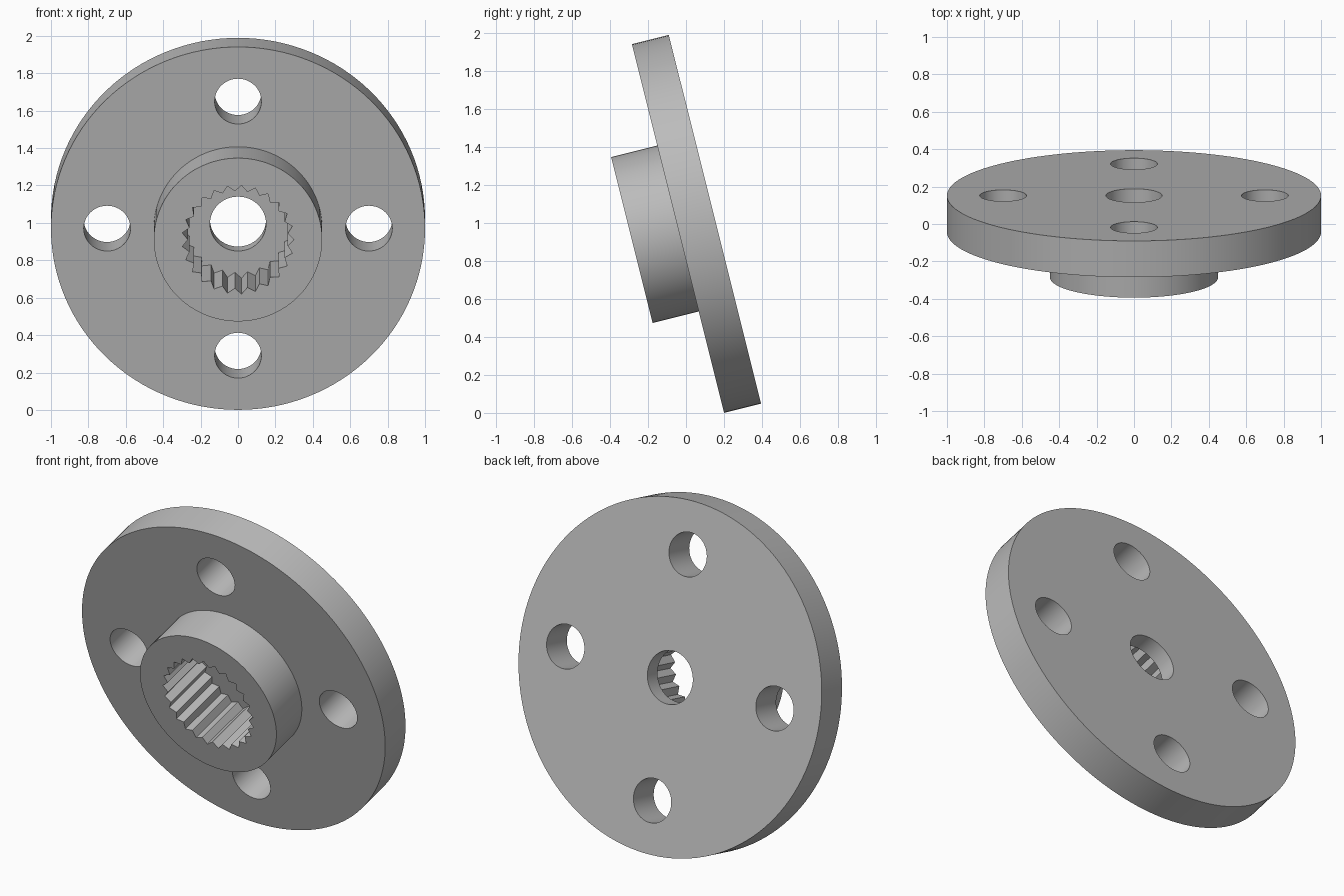
import bpy, bmesh
from math import cos, sin, pi, radians
from mathutils import Matrix

if "Cube" in bpy.data.objects:
    bpy.data.objects.remove(bpy.data.objects["Cube"])

# Dimensions, measured along the disc's own axis from its back face
DISC_R, DISC_T = 1.0, 0.2
HUB_R, HUB_TOP = 0.45, 0.45
BORE_R, POCKET_FLOOR = 0.15, 0.1
BOLT_R, BOLT_CIRCLE = 0.125, 0.7
TEETH, TIP_R, ROOT_R = 25, 0.30, 0.268
TILT = radians(14.04)

metal = bpy.data.materials.new("plain grey")
metal.use_nodes = True
grey = (0.5, 0.5, 0.5, 1)
metal.diffuse_color = grey
metal.node_tree.nodes["Principled BSDF"].inputs["Base Color"].default_value = grey


def circle(radius, sides, x=0, y=0):
    return [(x + radius * cos(2 * pi * i / sides), y + radius * sin(2 * pi * i / sides))
            for i in range(sides)]


def prism(name, outline, low, high):
    """Extrude a closed outline along the axis."""
    bm = bmesh.new()
    face = bm.faces.new([bm.verts.new((x, y, low)) for x, y in outline])
    ext = bmesh.ops.extrude_face_region(bm, geom=[face])
    moved = [g for g in ext["geom"] if isinstance(g, bmesh.types.BMVert)]
    bmesh.ops.translate(bm, verts=moved, vec=(0, 0, high - low))
    bmesh.ops.recalc_face_normals(bm, faces=bm.faces)
    mesh = bpy.data.meshes.new(name)
    bm.to_mesh(mesh)
    bm.free()
    mesh.materials.append(metal)
    obj = bpy.data.objects.new(name, mesh)
    bpy.context.collection.objects.link(obj)
    return obj


def combine(target, tool, operation):
    """Apply a boolean and discard the tool."""
    tool.hide_render = True
    mod = target.modifiers.new(operation, "BOOLEAN")
    mod.operation, mod.object, mod.solver = operation, tool, "EXACT"
    bpy.context.view_layer.objects.active = target
    bpy.ops.object.modifier_apply(modifier=mod.name)
    bpy.data.objects.remove(tool)


# Disc with its raised hub
disc = prism("flanged_disc", circle(DISC_R, 128), 0, DISC_T)
combine(disc, prism("hub", circle(HUB_R, 96), DISC_T / 2, HUB_TOP), "UNION")

# Toothed pocket in the hub, one tooth tip pointing along +x
zigzag = []
for i in range(TEETH * 2):
    r = ROOT_R if i % 2 else TIP_R
    zigzag.append((r * cos(pi * i / TEETH), r * sin(pi * i / TEETH)))
combine(disc, prism("pocket_cutter", zigzag, POCKET_FLOOR, HUB_TOP + 0.1), "DIFFERENCE")

# Central bore and four bolt holes
combine(disc, prism("bore_cutter", circle(BORE_R, 64), -0.1, DISC_T), "DIFFERENCE")
for k in range(4):
    x, y = BOLT_CIRCLE * cos(k * pi / 2), BOLT_CIRCLE * sin(k * pi / 2)
    combine(disc, prism("bolt_cutter", circle(BOLT_R, 48, x, y), -0.1, DISC_T + 0.1), "DIFFERENCE")

# Stand the disc up, leaning forward, hub facing the front
disc.data.transform(Matrix.Translation((0, 0.152, 1.019)) @ Matrix.Rotation(pi / 2 + TILT, 4, "X"))

# Smooth round walls, crisp edges and teeth
bpy.ops.object.select_all(action="DESELECT")
disc.select_set(True)
bpy.context.view_layer.objects.active = disc
bpy.ops.object.shade_smooth_by_angle(angle=radians(25))
